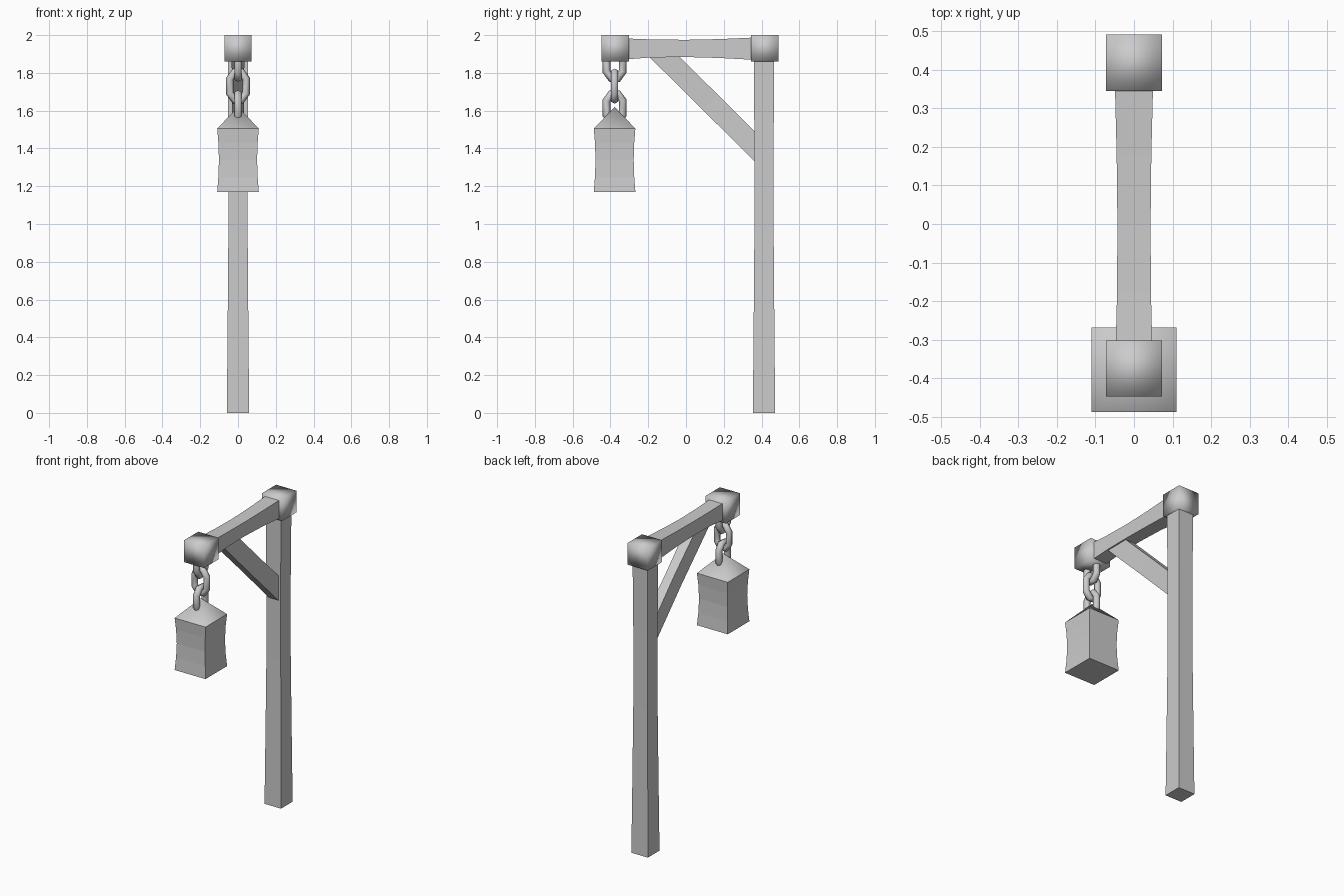
import bpy, bmesh, math
from mathutils import Vector

if "Cube" in bpy.data.objects:
    bpy.data.objects.remove(bpy.data.objects["Cube"])


def make_object(name, bm, smooth=False):
    bmesh.ops.recalc_face_normals(bm, faces=bm.faces[:])
    mesh = bpy.data.meshes.new(name)
    bm.to_mesh(mesh)
    bm.free()
    for p in mesh.polygons:
        p.use_smooth = smooth
    obj = bpy.data.objects.new(name, mesh)
    bpy.context.collection.objects.link(obj)
    return obj


def skin(name, rings, cyclic=False, smooth=False):
    """Join matching rings of points with quads; cap the ends unless cyclic."""
    bm = bmesh.new()
    loops = [[bm.verts.new(p) for p in ring] for ring in rings]
    n = len(loops[0])
    pairs = list(zip(loops, loops[1:]))
    if cyclic:
        pairs.append((loops[-1], loops[0]))
    else:
        bm.faces.new(loops[0])
        bm.faces.new(loops[-1])
    for a, b in pairs:
        for i in range(n):
            j = (i + 1) % n
            bm.faces.new((a[i], a[j], b[j], b[i]))
    return make_object(name, bm, smooth)


SQUARE = [(-1, -1), (1, -1), (1, 1), (-1, 1)]


def upright(name, y, sections):
    """Square timber along z; sections are (z, half width)."""
    return skin(name, [[(sx * h, y + sy * h, z) for sx, sy in SQUARE]
                       for z, h in sections])


def box(name, center, size):
    bm = bmesh.new()
    bmesh.ops.create_cube(bm, size=1)
    bmesh.ops.scale(bm, vec=size, verts=bm.verts)
    bmesh.ops.translate(bm, vec=center, verts=bm.verts)
    return make_object(name, bm, smooth=True)


LAMP_Y = -0.378

# Post, slightly waisted
upright("post", 0.413, [(0, 0.059), (0.45, 0.055), (0.95, 0.051),
                        (1.45, 0.051), (1.9, 0.054)])

# Beam: y, half width, bottom, top
beam = [(-0.34, 0.048, 1.87, 1.983), (-0.18, 0.044, 1.882, 1.977),
        (0.0, 0.043, 1.884, 1.975), (0.18, 0.045, 1.879, 1.979),
        (0.38, 0.050, 1.868, 1.988)]
skin("beam", [[(-w, y, b), (w, y, b), (w, y, t), (-w, y, t)]
              for y, w, b, t in beam])

# Joint blocks on the post top and beam end
box("post_cap", (0, 0.418, 1.93), (0.144, 0.146, 0.14))
box("beam_cap", (0, -0.375, 1.93), (0.144, 0.146, 0.14))

# Diagonal brace
brace = [(0.034, (-0.20, 1.89), (-0.04, 1.89)),
         (0.030, (0.088, 1.605), (0.168, 1.685)),
         (0.034, (0.38, 1.315), (0.38, 1.475))]
skin("brace", [[(-w, *lo), (w, *lo), (w, *hi), (-w, *hi)]
               for w, lo, hi in brace])


# Chain link: low-poly ring with straight sides
def link(name, z, turned):
    path = [(0.043, 0.038), (0.018, 0.074), (-0.018, 0.074), (-0.043, 0.038),
            (-0.043, -0.038), (-0.018, -0.074), (0.018, -0.074), (0.043, -0.038)]
    r, rings = 0.021, []
    count = len(path)
    for i, (u, v) in enumerate(path):
        here = Vector((u, v))
        a = (here - Vector(path[i - 1])).normalized()
        b = (Vector(path[(i + 1) % count]) - here).normalized()
        t = (a + b).normalized()
        normal = Vector((t.y, -t.x))
        ring = []
        for k in range(6):
            ang = math.tau * k / 6
            p = here + normal * (r * math.cos(ang))
            side = r * math.sin(ang)
            x, y = (side, p.x) if turned else (p.x, side)
            ring.append((x, LAMP_Y + y, z + p.y))
        rings.append(ring)
    return skin(name, rings, cyclic=True, smooth=True)


for i in range(3):
    link(f"chain_link_{i + 1}", 1.845 - 0.115 * i, turned=(i % 2 == 0))

# Lantern body with pinched sides
upright("lantern_body", LAMP_Y, [(1.17, 0.11), (1.25, 0.104), (1.34, 0.101),
                                 (1.43, 0.104), (1.505, 0.11)])

# Pyramid lantern roof
bm = bmesh.new()
base = [bm.verts.new((sx * 0.11, LAMP_Y + sy * 0.11, 1.505)) for sx, sy in SQUARE]
apex = bm.verts.new((0, LAMP_Y, 1.62))
for i in range(4):
    bm.faces.new((base[i], base[(i + 1) % 4], apex))
make_object("lantern_roof", bm, smooth=True)
